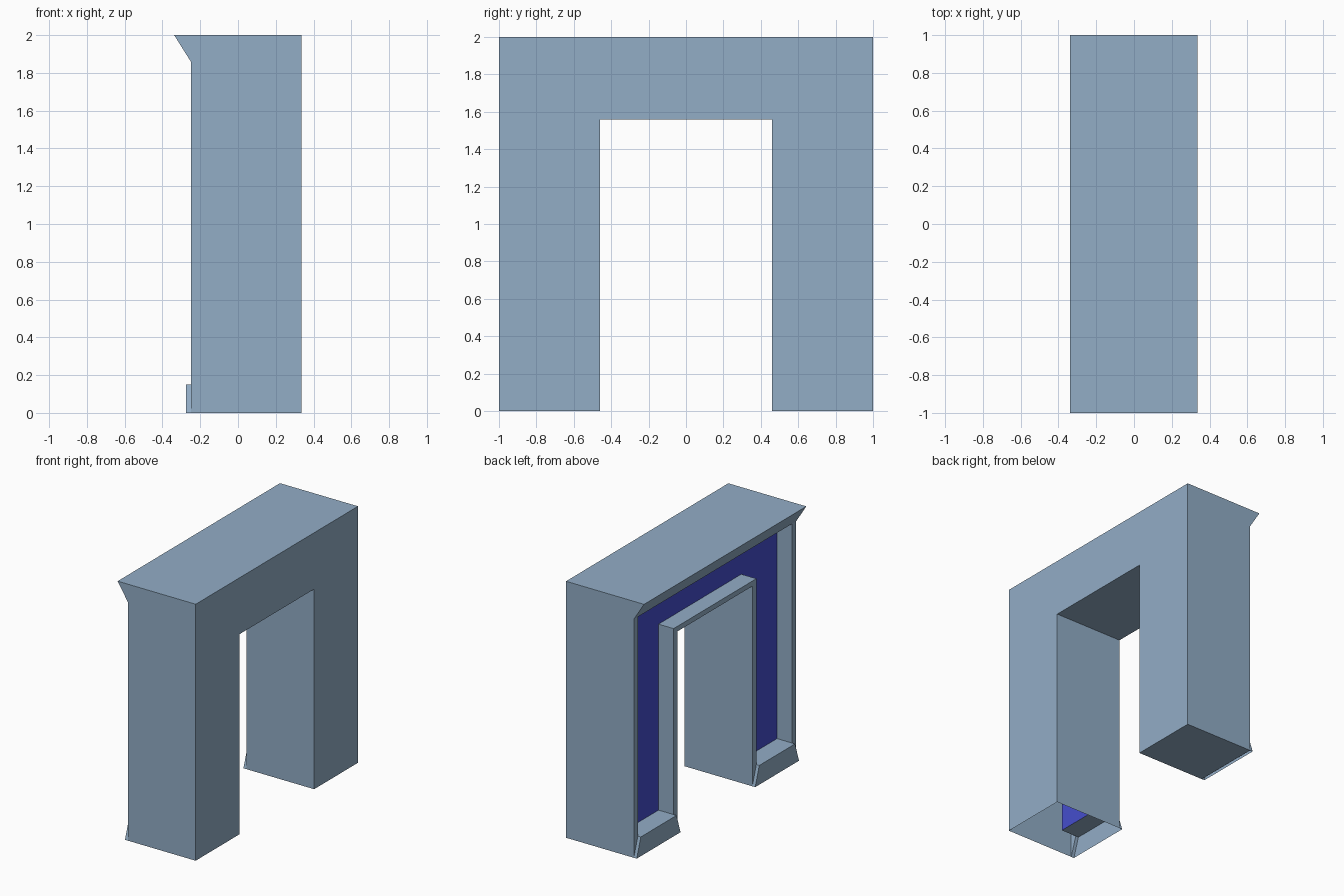
import bpy, bmesh
from mathutils import Vector

if "Cube" in bpy.data.objects:
    bpy.data.objects.remove(bpy.data.objects["Cube"])

# Main measurements
BACK, FACE, PANEL, FOOT, CORNICE = 0.335, -0.25, -0.12, -0.275, -0.338
OUT, RIM_OUT, RIM_IN, GAP = 1.0, 0.95, 0.51, 0.46      # y positions
TOP, EAVE, LEDGE, LINTEL, SILL = 2.0, 1.86, 1.60, 1.56, 0.15  # z positions


def material(name, rgb):
    m = bpy.data.materials.new(name)
    m.diffuse_color = (*rgb, 1)
    m.use_nodes = True
    m.node_tree.nodes["Principled BSDF"].inputs["Base Color"].default_value = m.diffuse_color
    return m


STEEL = material("steel blue", (0.288, 0.418, 0.565))
INDIGO = material("deep indigo", (0.061, 0.076, 0.61))


def face(bm, pts, facing):
    """Add one flat face, turned towards the given direction."""
    f = bm.faces.new([bm.verts.new(p) for p in pts])
    f.normal_update()
    if f.normal.dot(Vector(facing)) < 0:
        f.normal_flip()


def finish(bm, name, mat):
    bmesh.ops.remove_doubles(bm, verts=bm.verts, dist=0.0005)
    me = bpy.data.meshes.new(name)
    bm.to_mesh(me)
    bm.free()
    me.materials.append(mat)
    bpy.context.collection.objects.link(bpy.data.objects.new(name, me))


def arch(x, outer, inner, z0, top, under):
    """Upside-down U outline at one x."""
    yz = [(outer, z0), (outer, top), (-outer, top), (-outer, z0),
          (-inner, z0), (-inner, under), (inner, under), (inner, z0)]
    return [(x, y, z) for y, z in yz]


# Outer shell: back, top, ends and the walls of the opening
bm = bmesh.new()
face(bm, arch(BACK, OUT, GAP, 0, TOP, LINTEL), (1, 0, 0))
face(bm, [(CORNICE, -OUT, TOP), (BACK, -OUT, TOP), (BACK, OUT, TOP), (CORNICE, OUT, TOP)], (0, 0, 1))
face(bm, [(FACE, -GAP, LINTEL), (BACK, -GAP, LINTEL), (BACK, GAP, LINTEL), (FACE, GAP, LINTEL)], (0, 0, -1))
for s in (1, -1):
    face(bm, [(BACK, s * OUT, 0), (FACE, s * OUT, 0), (FACE, s * OUT, EAVE),
              (CORNICE, s * OUT, TOP), (BACK, s * OUT, TOP)], (0, s, 0))
    face(bm, [(BACK, s * GAP, 0), (FACE, s * GAP, 0), (FACE, s * GAP, LINTEL),
              (BACK, s * GAP, LINTEL)], (0, -s, 0))
# Only one leg is closed underneath
face(bm, [(BACK, GAP, 0), (BACK, OUT, 0), (FACE, OUT, 0), (FACE, GAP, 0)], (0, 0, -1))
# Sloping cornice
face(bm, [(FACE, -OUT, EAVE), (FACE, OUT, EAVE), (CORNICE, OUT, TOP), (CORNICE, -OUT, TOP)], (-1, 0, -1))
finish(bm, "arch_shell", STEEL)

# Raised rims and the walls of the recess
bm = bmesh.new()
face(bm, [(FACE, -RIM_OUT, EAVE), (PANEL, -RIM_OUT, EAVE), (PANEL, RIM_OUT, EAVE), (FACE, RIM_OUT, EAVE)], (0, 0, -1))
face(bm, [(FACE, -RIM_IN, LEDGE), (PANEL, -RIM_IN, LEDGE), (PANEL, RIM_IN, LEDGE), (FACE, RIM_IN, LEDGE)], (0, 0, 1))
face(bm, [(FACE, -RIM_IN, LEDGE), (FACE, RIM_IN, LEDGE), (FACE, GAP, LINTEL), (FACE, -GAP, LINTEL)], (-1, 0, 0))
for s in (1, -1):
    for edge, rim, hi_edge, hi_rim, d in ((OUT, RIM_OUT, EAVE, EAVE, -s), (GAP, RIM_IN, LINTEL, LEDGE, s)):
        face(bm, [(FACE, s * edge, 0), (FACE, s * edge, hi_edge),
                  (FACE, s * rim, hi_rim), (FACE, s * rim, SILL)], (-1, 0, 0))
        face(bm, [(FACE, s * rim, SILL), (FACE, s * rim, hi_rim),
                  (PANEL, s * rim, hi_rim), (PANEL, s * rim, SILL)], (0, d, 0))
finish(bm, "recess_rim", STEEL)

# Tapered feet, open below, with the sill running back to the panel
for s, side in ((1, "left"), (-1, "right")):
    bm = bmesh.new()
    face(bm, [(FOOT, s * GAP, 0), (FOOT, s * OUT, 0), (FOOT, s * RIM_OUT, SILL), (FOOT, s * RIM_IN, SILL)], (-1, 0, 0))
    face(bm, [(FOOT, s * RIM_IN, SILL), (FOOT, s * RIM_OUT, SILL),
              (PANEL, s * RIM_OUT, SILL), (PANEL, s * RIM_IN, SILL)], (0, 0, 1))
    for low, high, d in ((OUT, RIM_OUT, s), (GAP, RIM_IN, -s)):
        face(bm, [(FACE, s * low, 0), (FOOT, s * low, 0), (FOOT, s * high, SILL), (FACE, s * high, SILL)], (0, d, 0))
    finish(bm, side + "_foot", STEEL)

# Dark panel at the back of the recess
bm = bmesh.new()
face(bm, arch(PANEL, RIM_OUT, RIM_IN, SILL, EAVE, LEDGE), (-1, 0, 0))
finish(bm, "recess_panel", INDIGO)
